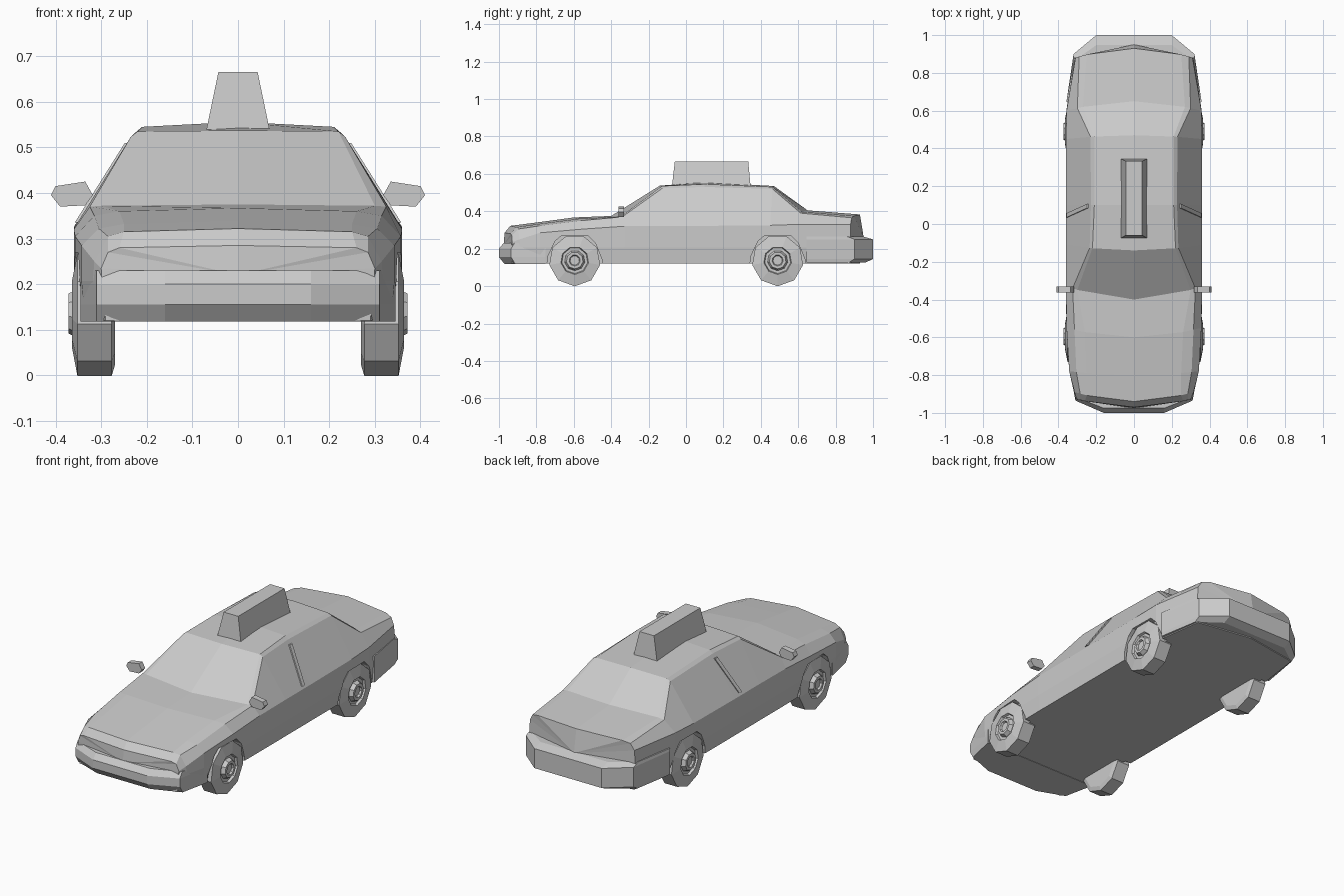
import bpy, bmesh
from math import sin, cos, pi

if "Cube" in bpy.data.objects:
    bpy.data.objects.remove(bpy.data.objects["Cube"])


def loft(name, rings, tips=(None, None)):
    """Skin matching closed rings; each end is an n-gon, or a fan to a tip point."""
    bm = bmesh.new()
    vs = [[bm.verts.new(p) for p in r] for r in rings]
    n = len(vs[0])
    for a, b in zip(vs, vs[1:]):
        for i in range(n):
            j = (i + 1) % n
            bm.faces.new((a[i], a[j], b[j], b[i]))
    for ring, tip in ((vs[0], tips[0]), (vs[-1], tips[1])):
        if tip is None:
            bm.faces.new(ring)
        else:
            t = bm.verts.new(tip)
            for i in range(n):
                bm.faces.new((ring[i], ring[(i + 1) % n], t))
    bmesh.ops.recalc_face_normals(bm, faces=bm.faces)
    me = bpy.data.meshes.new(name)
    bm.to_mesh(me)
    bm.free()
    ob = bpy.data.objects.new(name, me)
    bpy.context.collection.objects.link(ob)
    return ob


# Body stations: y side, y centre, sill x, belt x/z, rim x/z, edge x/z, centre z
stations = [
    (-.93, -.97, .29, .300, .235, .285, .270, .26, .280, .285),
    (-.89, -.94, .31, .315, .250, .285, .305, .25, .315, .322),
    (-.78, -.80, .335, .343, .285, .305, .322, .25, .332, .340),
    (-.55, -.60, .35, .357, .305, .315, .350, .26, .360, .367),
    (-.33, -.40, .352, .36, .320, .325, .370, .30, .372, .375),
    (-.11, -.14, .352, .36, .322, .235, .523, .22, .535, .537),
    (.10, .10, .352, .36, .322, .228, .530, .21, .545, .556),
    (.45, .47, .352, .36, .325, .230, .520, .21, .530, .535),
    (.60, .65, .35, .357, .330, .300, .390, .27, .397, .405),
    (.88, .93, .31, .310, .330, .290, .365, .25, .375, .383),
]


def body_ring(y, yc, xb, xs, zs, xr, zr, xe, ze, zc):
    half = [(xb, .12), (xb + .008, .207), (xs, zs), (xr, zr), (xe, ze)]
    def bow(x):
        return y + (yc - y) * (1 - min(1, x / xb) ** 2)
    right = [(x, bow(x), z) for x, z in half]
    left = [(-x, v, z) for x, v, z in reversed(right)]
    return [(0, yc, .12)] + right + [(0, yc, zc)] + left


body = loft("body", [body_ring(*s) for s in stations],
            ((0, -.975, .22), (0, .95, .26)))

# Wheel arches cut into the body sides
arch = [(-.15, .10), (-.143, .16), (-.105, .24), (-.07, .27),
        (.07, .27), (.11, .23), (.147, .14), (.15, .10)]
AXLES = (("front", -.595), ("rear", .49))
for side in (1, -1):
    for _, cy in AXLES:
        cutter = loft("arch_cutter", [[(side * x, cy + y, z) for y, z in arch] for x in (.315, .5)])
        mod = body.modifiers.new("arch", 'BOOLEAN')
        mod.operation, mod.solver, mod.object = 'DIFFERENCE', 'EXACT', cutter
        bpy.context.view_layer.objects.active = body
        bpy.ops.object.modifier_apply(modifier=mod.name)
        bpy.data.objects.remove(cutter)


# Bumpers: mirrored plan outline, stacked in levels of (z, depth scale)
def bumper(name, plan, levels):
    y0 = plan[-1][1]
    outline = plan + [(-x, y) for x, y in reversed(plan)]
    loft(name, [[(x, y0 + (y - y0) * s, z) for x, y in outline] for z, s in levels])


bumper("front_bumper", [(.16, -1), (.31, -.935), (.345, -.75)],
       [(.118, .88), (.155, 1), (.20, 1), (.23, .9)])
bumper("rear_bumper", [(.2, 1), (.32, .9), (.358, .645)],
       [(.125, .88), (.145, 1), (.25, 1), (.265, .85)])

# Wheels: nine-sided tyre with stepped rim and hub
wheel_profile = [(.27, .115), (.277, .138), (.352, .138), (.364, .075), (.352, .07),
                 (.352, .055), (.372, .045), (.372, .03), (.362, .025)]
for side, sn in ((1, "left"), (-1, "right")):
    for end, cy in AXLES:
        loft(f"{end}_{sn}_wheel",
             [[(side * x, cy + r * sin(2 * pi * i / 9), .137 - r * cos(2 * pi * i / 9))
               for i in range(9)] for x, r in wheel_profile])

    # Side mirrors
    hexagon = [(.318, .395), (.335, .425), (.40, .415), (.41, .395), (.39, .37), (.335, .373)]
    loft(f"{sn}_mirror", [[(side * x, y, z) for x, z in hexagon] for y in (-.362, -.332)])

    # Door pillars lying on the side glass
    loft(f"{sn}_door_pillar",
         [[(side * (x + d), y + w, z) for d, w in ((-.01, 0), (.005, 0), (.005, .022), (-.01, .022))]
          for x, y, z in ((.353, .035, .335), (.243, .085, .51))])

# Roof sign
loft("roof_sign", [[(-x, a, z), (x, a, z), (x, b, z), (-x, b, z)]
                   for x, a, b, z in ((.07, -.075, .345, .535), (.043, -.06, .333, .665))])
